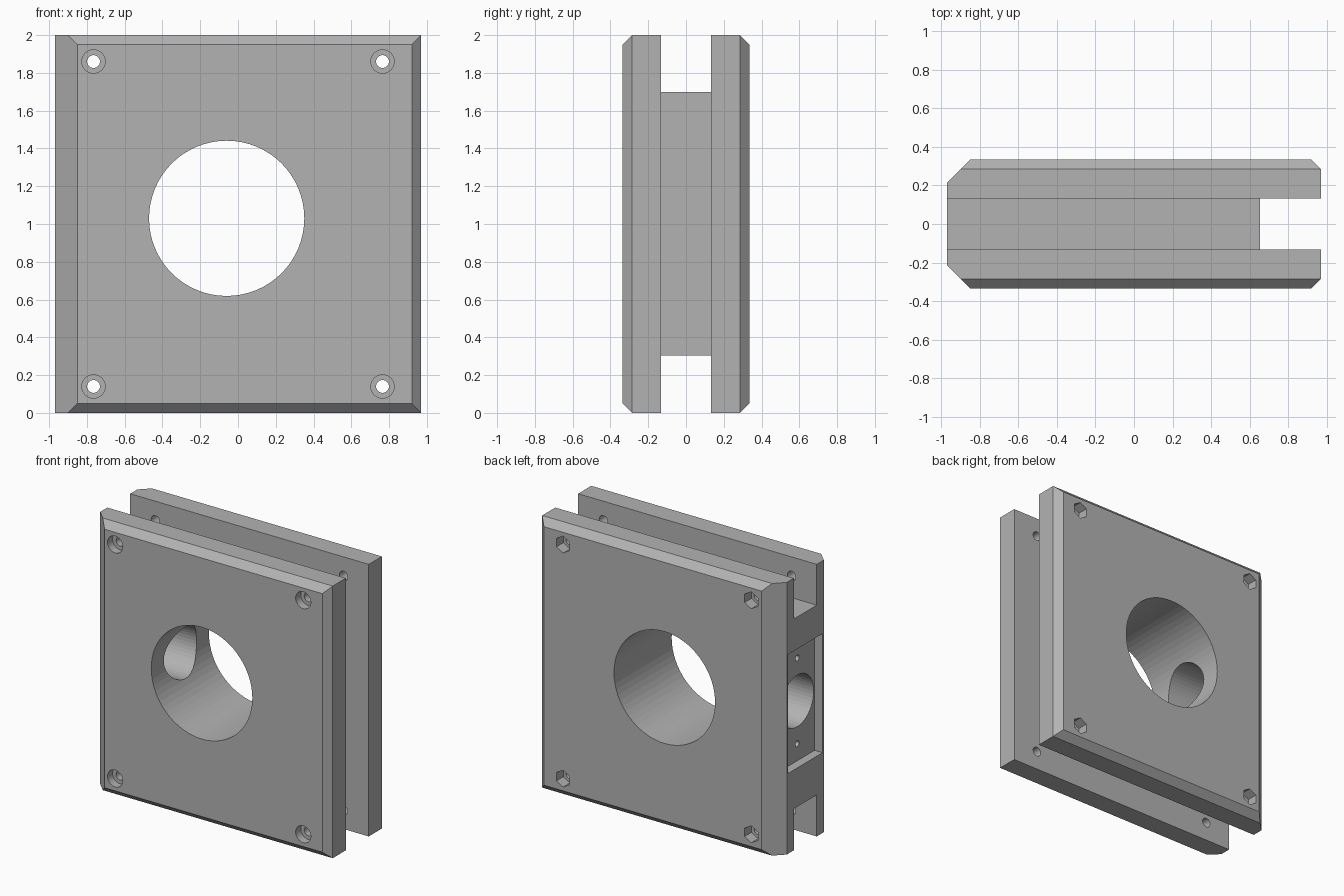
import bpy, bmesh, math
from mathutils import Vector

if "Cube" in bpy.data.objects:
    bpy.data.objects.remove(bpy.data.objects["Cube"])

HX, HY, H = 0.97, 0.335, 2.0      # half width, half depth, height
BORE_X, MID_Z = -0.06, 1.03

grey = bpy.data.materials.new("plain grey")
grey.diffuse_color = (0.45, 0.45, 0.45, 1)
grey.use_nodes = True
grey.node_tree.nodes["Principled BSDF"].inputs["Base Color"].default_value = grey.diffuse_color


def add_object(name, bm):
    bmesh.ops.recalc_face_normals(bm, faces=bm.faces[:])
    mesh = bpy.data.meshes.new(name)
    bm.to_mesh(mesh)
    bm.free()
    mesh.materials.append(grey)
    ob = bpy.data.objects.new(name, mesh)
    bpy.context.collection.objects.link(ob)
    return ob


def prism(name, pts, axis, a, b):
    """Outline (u, z) extruded from a to b along x or y."""
    bm = bmesh.new()
    place = (lambda u, v: (a, u, v)) if axis == 'x' else (lambda u, v: (u, a, v))
    face = bm.faces.new([bm.verts.new(place(u, v)) for u, v in pts])
    new = bmesh.ops.extrude_face_region(bm, geom=[face])['geom']
    move = Vector((b - a, 0, 0)) if axis == 'x' else Vector((0, b - a, 0))
    bmesh.ops.translate(bm, vec=move, verts=[g for g in new if isinstance(g, bmesh.types.BMVert)])
    return add_object(name, bm)


def ring(u, v, r, n):
    return [(u + r * math.cos(math.pi / 2 + i * math.tau / n),
             v + r * math.sin(math.pi / 2 + i * math.tau / n)) for i in range(n)]


def rect(u0, u1, v0, v1):
    return [(u0, v0), (u1, v0), (u1, v1), (u0, v1)]


# Housing block, with edges bevelled by slicing planes
bm = bmesh.new()
bmesh.ops.create_cube(bm, size=1)
bmesh.ops.scale(bm, vec=(2 * HX, 2 * HY, H), verts=bm.verts)
bmesh.ops.translate(bm, vec=(0, 0, H / 2), verts=bm.verts)
for s in (-1, 1):
    for point, normal in (((-HX + 0.12, s * HY, 0), (-1, s, 0)),      # wide left bevel
                          ((HX - 0.05, s * HY, 0), (1, s, 0)),        # right bevel
                          ((0, s * HY, H - 0.05), (0, s, 1)),         # top bevel
                          ((0, s * HY, 0.05), (0, s, -1))):           # bottom bevel
        cut = bmesh.ops.bisect_plane(bm, geom=bm.verts[:] + bm.edges[:] + bm.faces[:], dist=1e-5,
                                     plane_co=point, plane_no=normal, clear_outer=True)
        rim = [g for g in cut['geom_cut'] if isinstance(g, bmesh.types.BMEdge)]
        bmesh.ops.edgeloop_fill(bm, edges=rim)
housing = add_object("housing", bm)

# C-shaped slot round the top, right and bottom; main bore
cutters = [
    prism("edge_slot", [(-1.2, -0.2), (1.2, -0.2), (1.2, 2.2), (-1.2, 2.2),
                        (-1.2, 1.70), (0.655, 1.70), (0.655, 0.305), (-1.2, 0.305)],
          'y', -0.133, 0.133),
    prism("main_bore", ring(BORE_X, MID_Z, 0.411, 64), 'y', -1, 1),
    # Side recess, port into the bore and its two screw holes
    prism("side_recess", rect(-0.2, 0.2, 0.59, 1.465), 'x', -1.2, -0.905),
    prism("side_port", ring(0, MID_Z, 0.19, 48), 'x', -1.2, -0.1),
]
for dz in (-0.315, 0.315):
    cutters.append(prism("side_screw_hole", ring(0, MID_Z + dz, 0.022, 20), 'x', -1.2, -0.65))

# Corner bolt holes: round counterbore in front, hex nut pocket behind
for x in (-0.765, 0.765):
    for z in (0.14, 1.86):
        cutters += [prism("bolt_hole", ring(x, z, 0.034, 32), 'y', -1, 1),
                    prism("bolt_head_pocket", ring(x, z, 0.062, 32), 'y', -1, -HY + 0.06),
                    prism("nut_pocket", ring(x, z, 0.062, 6), 'y', HY - 0.08, 1)]

bpy.context.view_layer.objects.active = housing
for c in cutters:
    c.hide_render = True
    mod = housing.modifiers.new(c.name, 'BOOLEAN')
    mod.operation, mod.solver, mod.object = 'DIFFERENCE', 'EXACT', c
    bpy.ops.object.modifier_apply(modifier=mod.name)
    bpy.data.objects.remove(c)
